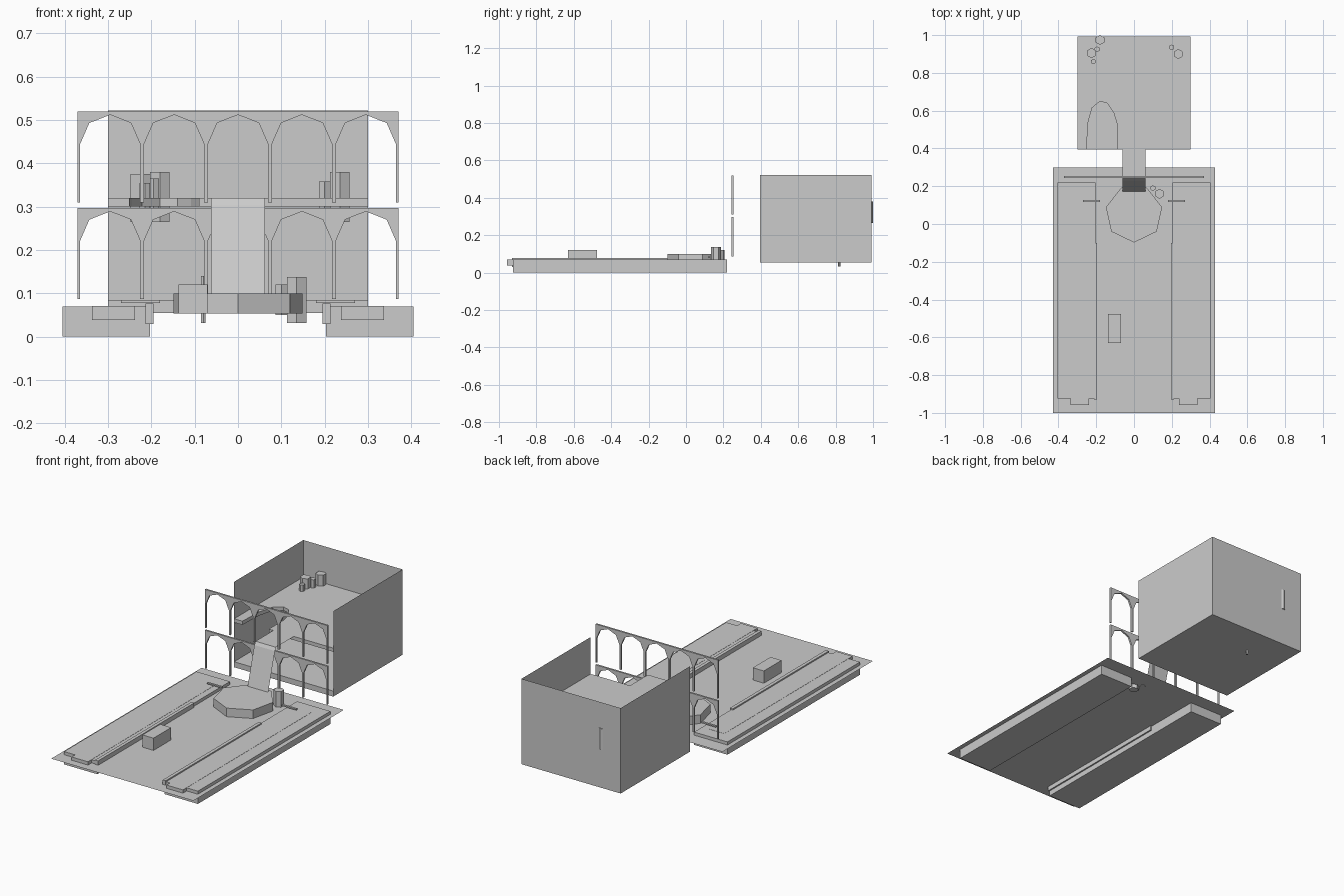
import bpy, bmesh, math
from mathutils import Vector

if "Cube" in bpy.data.objects:
    bpy.data.objects.remove(bpy.data.objects["Cube"])

grey = bpy.data.materials.new("light_grey")
grey.diffuse_color = (0.6, 0.6, 0.6, 1)
grey.use_nodes = True
grey.node_tree.nodes["Principled BSDF"].inputs["Base Color"].default_value = grey.diffuse_color


def finish(name, bm, solid=True):
    if solid:
        bmesh.ops.recalc_face_normals(bm, faces=bm.faces[:])
    me = bpy.data.meshes.new(name)
    bm.to_mesh(me)
    bm.free()
    me.materials.append(grey)
    ob = bpy.data.objects.new(name, me)
    bpy.context.collection.objects.link(ob)
    return ob


def prism(name, pts, offset):
    """Extrude a flat polygon of 3D points along an offset."""
    bm = bmesh.new()
    face = bm.faces.new([bm.verts.new(p) for p in pts])
    ext = bmesh.ops.extrude_face_region(bm, geom=[face], use_keep_orig=True)
    moved = [e for e in ext["geom"] if isinstance(e, bmesh.types.BMVert)]
    bmesh.ops.translate(bm, verts=moved, vec=Vector(offset))
    return finish(name, bm)


def box(name, x0, x1, y0, y1, z0, z1):
    return prism(name, [(x0, y0, z0), (x1, y0, z0), (x1, y1, z0), (x0, y1, z0)],
                 (0, 0, z1 - z0))


def column(name, x, y, r, z0, z1, sides=6, turn=math.pi / 2):
    pts = [(x + r * math.cos(turn + i * math.tau / sides),
            y + r * math.sin(turn + i * math.tau / sides), z0) for i in range(sides)]
    return prism(name, pts, (0, 0, z1 - z0))


def sheet(name, quads):
    bm = bmesh.new()
    for q in quads:
        bm.faces.new([bm.verts.new(p) for p in q])
    bmesh.ops.remove_doubles(bm, verts=bm.verts[:], dist=1e-5)
    return finish(name, bm, False)


# Thin courtyard floor
F = 0.053
sheet("courtyard_floor", [[(-.43, -1, F), (.43, -1, F), (.43, .3, F), (-.43, .3, F)]])

# Side terraces, mirrored left and right
for s, side in ((-1, "left"), (1, "right")):
    def side_box(name, a, b, *rest):
        box(f"{side}_{name}", min(s * a, s * b), max(s * a, s * b), *rest)
    side_box("terrace", .203, .405, -.925, .22, 0, .07)
    side_box("terrace_walk", .238, .337, -.957, .15, .038, .071)
    side_box("inner_kerb", .195, .213, -.93, -.1, .029, .077)
    side_box("end_plate", .18, .27, .117, .128, .078, .085)

# Crate and seven-sided platform
box("crate", -.137, -.07, -.63, -.477, F, .12)
column("platform", 0, .055, .153, F, .1, sides=7, turn=-math.pi / 2)

# Ramp sheet rising to the bridge
path = [(.172, .1), (.23, .303), (.24, .32), (.395, .32)]
sheet("ramp_and_bridge", [[(-.062, *a), (.062, *a), (.062, *b), (-.062, *b)]
                          for a, b in zip(path, path[1:])])

# Two rows of five arches
for row, z0 in (("lower", .087), ("upper", .31)):
    prof = [(-.37, z0 + .21), (-.37, z0)]
    for i in range(5):
        c = (i - 2) * .1475
        hw = .069
        prof += [(c - hw, z0), (c - hw, z0 + .135), (c - .048, z0 + .183), (c, z0 + .202),
                 (c + .048, z0 + .183), (c + hw, z0 + .135), (c + hw, z0)]
    prof += [(.37, z0), (.37, z0 + .21)]
    prism(f"{row}_arcade", [(x, .243, z) for x, z in prof], (0, .01, 0))

# Open-topped room: three thin walls and two floors
X, Y0, Y1, Z0, Z1 = .3, .395, .993, .055, .522
sheet("room_walls", [
    [(X, Y0, Z0), (X, Y1, Z0), (X, Y1, Z1), (X, Y0, Z1)],
    [(X, Y1, Z0), (-X, Y1, Z0), (-X, Y1, Z1), (X, Y1, Z1)],
    [(-X, Y1, Z0), (-X, Y0, Z0), (-X, Y0, Z1), (-X, Y1, Z1)]])
box("room_ground_floor", -X, X, Y0, Y1, Z0, .085)
rounded_gap = [(-.25, Y0), (-.245, .53), (-.222, .615), (-.18, .65), (-.14, .638),
               (-.108, .59), (-.09, .53), (-.09, Y0)]
outline = [(-X, Y0)] + rounded_gap + [(X, Y0), (X, Y1), (-X, Y1)]
prism("room_upper_floor", [(x, y, .3) for x, y in outline], (0, 0, .02))

# Six-sided posts: courtyard, upper floor, ground floor
posts = [(.135, .16, .026, .032, .138), (.1, .19, .015, .05, .12),
         (-.225, .905, .027, .265, .375), (-.18, .974, .026, .265, .38),
         (-.195, .925, .015, .29, .365), (-.215, .86, .014, .29, .355),
         (.235, .9, .026, .265, .38), (.2, .935, .015, .29, .358),
         (-.08, .82, .006, .032, .14)]
for i, p in enumerate(posts):
    column(f"post_{i + 1}", *p)
